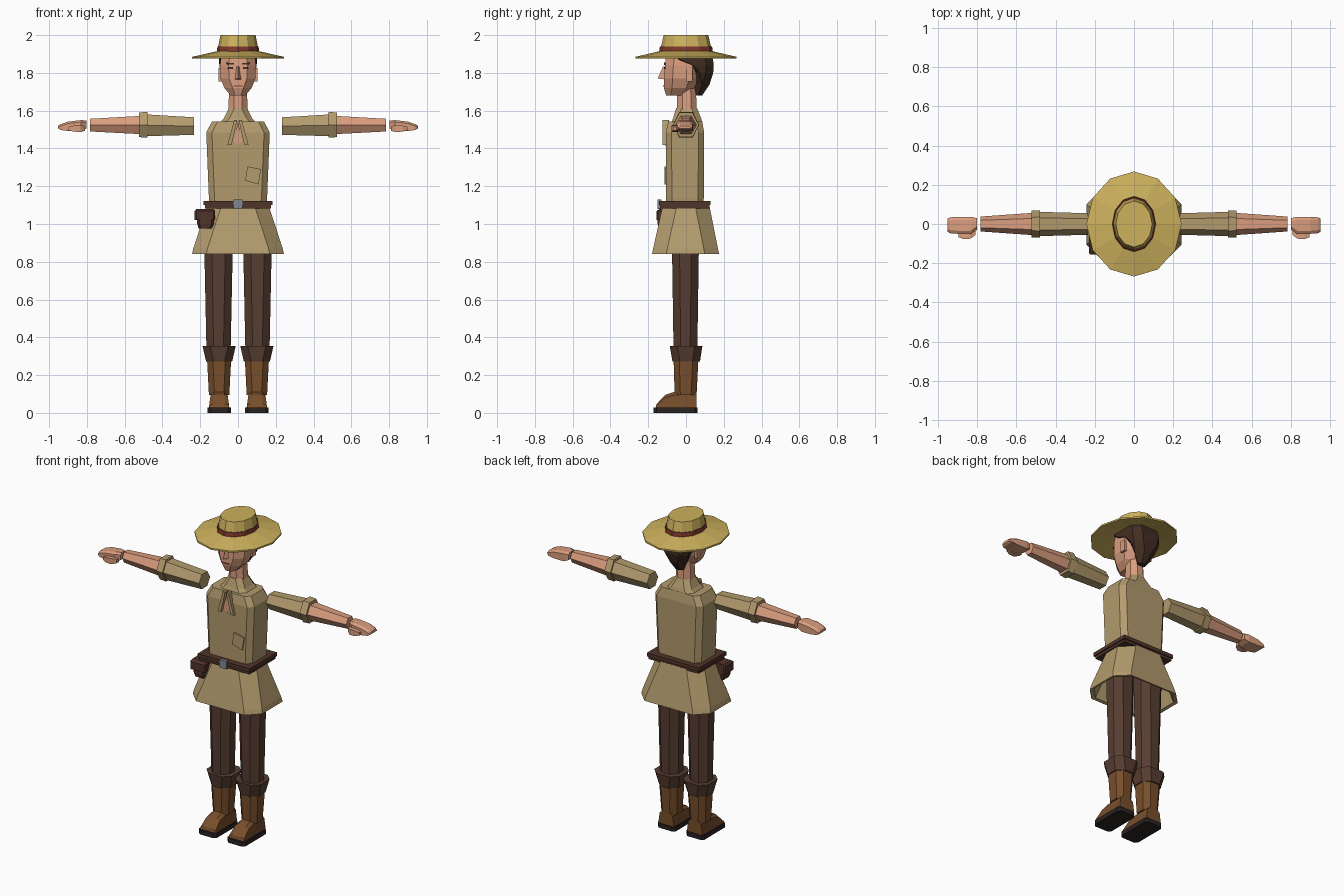
import bpy
import bmesh
from math import cos, sin, pi

default_cube = bpy.data.objects.get("Cube")
if default_cube:
    bpy.data.objects.remove(default_cube, do_unlink=True)


def make_material(name, color):
    material = bpy.data.materials.new(name)
    material.use_nodes = True
    material.diffuse_color = (*color, 1)
    shader = material.node_tree.nodes["Principled BSDF"]
    shader.inputs["Base Color"].default_value = (*color, 1)
    shader.inputs["Roughness"].default_value = 0.9
    return material


cloth = make_material("khaki cloth", (0.45, 0.33, 0.155))
straw = make_material("yellow straw", (0.61, 0.44, 0.11))
skin = make_material("warm skin", (0.70, 0.34, 0.21))
trouser = make_material("dark brown trousers", (0.095, 0.047, 0.031))
leather = make_material("tan boot leather", (0.19, 0.077, 0.024))
rubber = make_material("black sole", (0.024, 0.016, 0.017))
strap = make_material("belt leather", (0.08, 0.033, 0.022))
ribbon = make_material("red hat ribbon", (0.22, 0.04, 0.025))
hair_brown = make_material("hair brown", (0.055, 0.027, 0.016))
metal = make_material("grey metal", (0.22, 0.25, 0.28))


def loft(name, rings, material, side=1):
    """Skin a list of equal-length point rings and cap both ends."""
    bm = bmesh.new()
    rows = [[bm.verts.new((x * side, y, z)) for x, y, z in ring] for ring in rings]
    count = len(rows[0])
    for low, high in zip(rows, rows[1:]):
        for i in range(count):
            j = (i + 1) % count
            bm.faces.new((low[i], low[j], high[j], high[i]))
    bm.faces.new(rows[0])
    bm.faces.new(rows[-1])
    bmesh.ops.recalc_face_normals(bm, faces=bm.faces)
    mesh = bpy.data.meshes.new(name)
    bm.to_mesh(mesh)
    bm.free()
    mesh.materials.append(material)
    obj = bpy.data.objects.new(name, mesh)
    bpy.context.collection.objects.link(obj)
    return obj


def slab(z, half, front, back, cut=0.03, center=0):
    """Horizontal rectangle with chamfered corners."""
    left, right = center - half, center + half
    corners = [(left + cut, front), (right - cut, front), (right, front + cut),
               (right, back - cut), (right - cut, back), (left + cut, back),
               (left, back - cut), (left, front + cut)]
    return [(x, y, z) for x, y in corners]


def slabs(name, rows, material, cut=0.03, center=0, side=1):
    rings = [slab(*row, cut=min(cut, row[1] * 0.6), center=center) for row in rows]
    return loft(name, rings, material, side)


def box(name, low, high, material, side=1):
    (x, y, z), (u, v, w) = low, high
    rings = [[(x, y, h), (u, y, h), (u, v, h), (x, v, h)] for h in (z, w)]
    return loft(name, rings, material, side)


def plate(name, outline, front, back, material, side=1):
    """Upright plate from an x-z outline."""
    return loft(name, [[(x, y, z) for x, z in outline] for y in (front, back)], material, side)


def ellipses(name, rows, material, sides=12):
    rings = [[(rx * sin(2 * pi * i / sides), ry * cos(2 * pi * i / sides), z)
              for i in range(sides)] for z, rx, ry in rows]
    return loft(name, rings, material)


def tube(name, rows, material, side):
    """Six-sided limb along x; rows hold x, half depth, bottom, top."""
    rings = []
    for x, depth, low, high in rows:
        middle, half = (low + high) / 2, (high - low) / 2
        rings.append([(x, depth * cos(i * pi / 3), middle + half * sin(i * pi / 3) / sin(pi / 3))
                      for i in range(6)])
    return loft(name, rings, material, side)


# Hat
ellipses("hat_brim", [(1.9, 0.09, 0.12), (1.875, 0.243, 0.268), (1.885, 0.243, 0.268),
                      (1.915, 0.11, 0.14)], straw)
ellipses("hat_crown", [(1.9, 0.107, 0.135), (1.94, 0.105, 0.132), (2, 0.093, 0.118)], straw)
ellipses("hat_band", [(1.908, 0.112, 0.143), (1.94, 0.109, 0.138)], ribbon)

# Head and hair
slabs("head", [(1.68, 0.038, -0.105, -0.005), (1.72, 0.072, -0.117, 0.045),
               (1.77, 0.092, -0.116, 0.065), (1.84, 0.095, -0.112, 0.08),
               (1.9, 0.088, -0.104, 0.08)], skin, cut=0.045)
slabs("hair", [(1.68, 0.03, 0.045, 0.085), (1.74, 0.066, 0.045, 0.125),
               (1.8, 0.09, 0.035, 0.144), (1.84, 0.099, 0.0, 0.147),
               (1.87, 0.1, -0.07, 0.143), (1.9, 0.098, -0.1, 0.13)], hair_brown, cut=0.04)
loft("nose", [[(-0.02, -0.108, 1.765), (0.02, -0.108, 1.765), (0, -0.15, 1.77)],
              [(-0.009, -0.108, 1.835), (0.009, -0.108, 1.835), (0, -0.121, 1.835)]], skin)
box("mouth", (-0.024, -0.121, 1.728), (0.024, -0.112, 1.734), ribbon)
slabs("neck", [(1.54, 0.055, -0.05, 0.06), (1.72, 0.046, -0.046, 0.052)], skin)
for name, side in (("left", 1), ("right", -1)):
    plate(name + "_eye", [(0.024, 1.82), (0.056, 1.82), (0.05, 1.832), (0.028, 1.832)],
          -0.116, -0.107, hair_brown, side)
    plate(name + "_eyebrow", [(0.02, 1.843), (0.062, 1.846), (0.06, 1.854), (0.02, 1.852)],
          -0.117, -0.108, hair_brown, side)
    box(name + "_ear", (0.085, 0, 1.755), (0.102, 0.035, 1.825), skin, side)

# Shirt
slabs("shirt", [(1.1, 0.15, -0.104, 0.092), (1.135, 0.154, -0.105, 0.094),
                (1.485, 0.168, -0.106, 0.096), (1.542, 0.138, -0.094, 0.086)], cloth)
slabs("collar", [(1.53, 0.1, -0.08, 0.088), (1.56, 0.075, -0.068, 0.08),
                 (1.615, 0.047, -0.052, 0.058)], cloth)
plate("open_neckline", [(0, 1.54), (0.022, 1.44), (0, 1.415), (-0.022, 1.44)],
      -0.112, -0.104, skin)
plate("chest_patch", [(0.05, 1.305), (0.122, 1.29), (0.108, 1.21), (0.038, 1.23)],
      -0.114, -0.105, cloth)
for name, side in (("left", 1), ("right", -1)):
    plate(name + "_neck_tie", [(0.004, 1.55), (0.02, 1.55), (0.056, 1.418), (0.034, 1.418)],
          -0.124, -0.09, cloth, side)

# Skirt with a hollow underside
slabs("skirt", [(1.09, 0.165, -0.125, 0.125), (0.87, 0.237, -0.174, 0.169),
                (0.84, 0.243, -0.18, 0.175), (0.845, 0.225, -0.163, 0.158),
                (1.05, 0.165, -0.12, 0.12)], cloth, cut=0.075)

# Belt, buckle and pouch
box("belt_lower", (-0.175, -0.137, 1.083), (0.175, 0.124, 1.1), strap)
box("belt_upper", (-0.182, -0.144, 1.1), (0.182, 0.131, 1.123), strap)
box("buckle", (-0.024, -0.15, 1.08), (0.024, -0.13, 1.13), metal)
slabs("pouch", [(0.975, 0.036, -0.145, -0.065), (1.0, 0.044, -0.15, -0.065),
                (1.05, 0.044, -0.15, -0.065)], strap, cut=0.012, center=-0.172)
slabs("pouch_flap", [(1.02, 0.054, -0.157, -0.06), (1.068, 0.054, -0.157, -0.06),
                     (1.08, 0.045, -0.14, -0.06)], strap, cut=0.008, center=-0.175)

for name, side in (("left", 1), ("right", -1)):
    # Arm and hand
    tube(name + "_sleeve", [(0.234, 0.055, 1.472, 1.565), (0.485, 0.062, 1.465, 1.58)],
         cloth, side)
    tube(name + "_sleeve_cuff", [(0.48, 0.07, 1.457, 1.594), (0.524, 0.068, 1.46, 1.59)],
         cloth, side)
    tube(name + "_forearm", [(0.5, 0.058, 1.475, 1.573), (0.784, 0.038, 1.49, 1.557)],
         skin, side)
    palm = [(0.802, -0.03, 0.03, 1.505, 1.548), (0.83, -0.05, 0.036, 1.492, 1.55),
            (0.9, -0.05, 0.036, 1.492, 1.542), (0.94, -0.047, 0.034, 1.498, 1.528),
            (0.952, -0.04, 0.028, 1.505, 1.52)]
    loft(name + "_hand", [[(x, front, low), (x, back, low), (x, back, high - 0.01),
                           (x, back - 0.015, high), (x, front + 0.015, high),
                           (x, front, high - 0.01)]
                          for x, front, back, low, high in palm], skin, side)
    thumb = [(0.81, -0.045, 0.012), (0.835, -0.057, 0.018), (0.87, -0.061, 0.016),
             (0.897, -0.058, 0.009)]
    loft(name + "_thumb", [[(x, y - r, 1.505 - r), (x, y + r, 1.505 - r),
                            (x, y + r, 1.505 + r), (x, y - r, 1.505 + r)]
                           for x, y, r in thumb], skin, side)

    # Leg and boot
    slabs(name + "_leg", [(0.33, 0.064, -0.066, 0.06), (1.0, 0.078, -0.076, 0.07)],
          trouser, cut=0.04, center=0.103, side=side)
    slabs(name + "_boot_cuff", [(0.272, 0.069, -0.072, 0.074), (0.355, 0.088, -0.086, 0.087)],
          trouser, cut=0.04, center=0.1, side=side)
    slabs(name + "_boot_shaft", [(0.095, 0.054, -0.06, 0.056), (0.29, 0.064, -0.066, 0.066)],
          leather, cut=0.03, center=0.1, side=side)
    profile = [(0.056, 0.02), (0.056, 0.11), (-0.06, 0.112), (-0.108, 0.096),
               (-0.155, 0.048), (-0.162, 0.02)]
    loft(name + "_foot", [[(0.1 + offset * (1 - 2 * z), y, z * scale)
                           for y, z in profile]
                          for offset, scale in ((-0.058, 0.85), (-0.035, 1),
                                                (0.035, 1), (0.058, 0.85))], leather, side)
    slabs(name + "_sole", [(0, 0.062, -0.172, 0.062), (0.028, 0.062, -0.172, 0.062)],
          rubber, cut=0.015, center=0.1, side=side)
